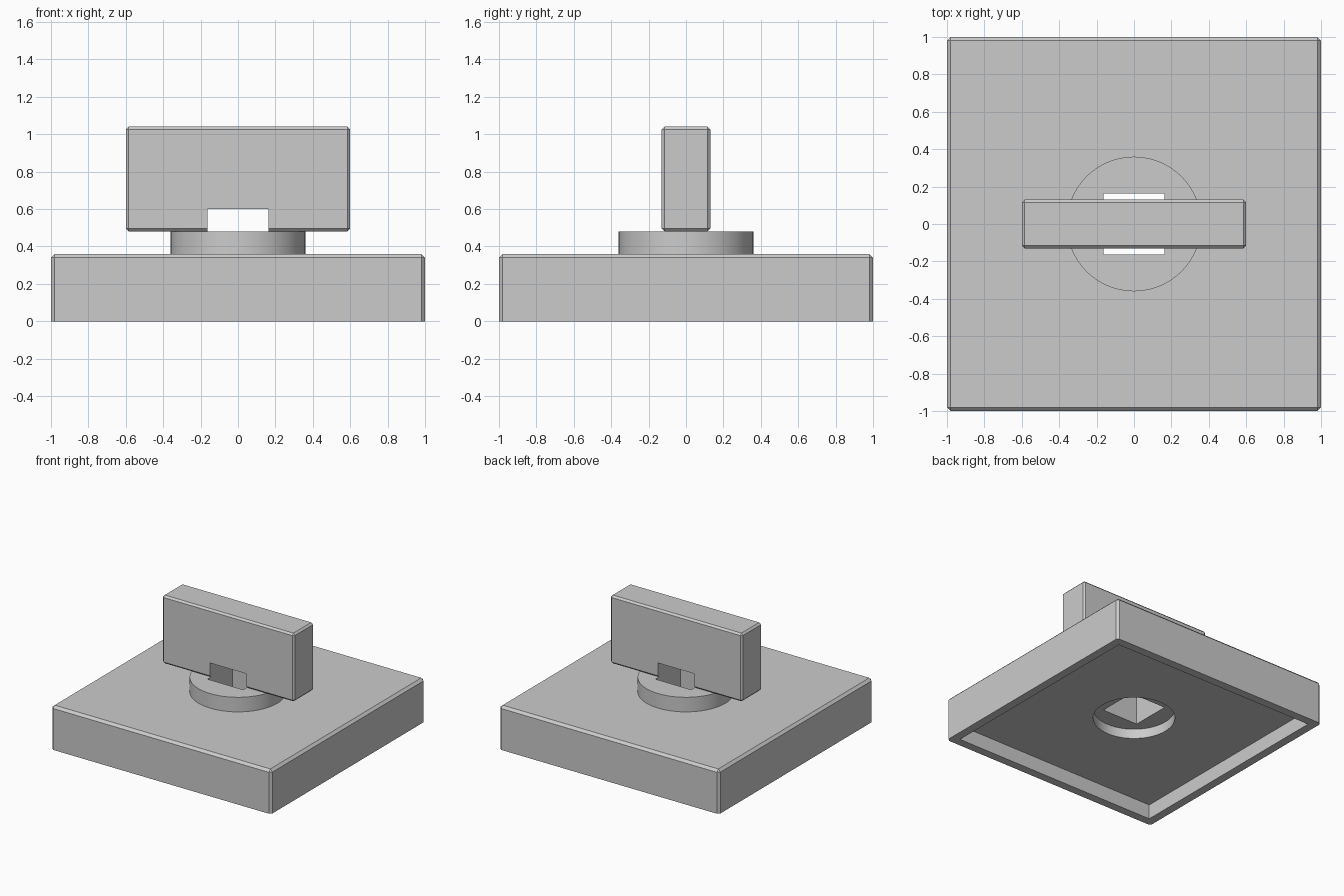
import bpy, bmesh, math

if "Cube" in bpy.data.objects:
    bpy.data.objects.remove(bpy.data.objects["Cube"])


def finish(name, bm):
    me = bpy.data.meshes.new(name)
    bm.to_mesh(me)
    bm.free()
    ob = bpy.data.objects.new(name, me)
    bpy.context.collection.objects.link(ob)
    return ob


def box(name, hx, hy, z0, z1, chamfer=0, keep_bottom=False):
    bm = bmesh.new()
    bmesh.ops.create_cube(bm, size=2)
    for v in bm.verts:
        v.co = (v.co.x * hx, v.co.y * hy, z0 if v.co.z < 0 else z1)
    if chamfer:
        edges = [e for e in bm.edges
                 if not (keep_bottom and all(v.co.z < z0 + 1e-4 for v in e.verts))]
        bmesh.ops.bevel(bm, geom=edges, offset=chamfer, segments=1,
                        affect='EDGES', clamp_overlap=True)
    return finish(name, bm)


def disc(name, r, z0, z1):
    bm = bmesh.new()
    bmesh.ops.create_cone(bm, cap_ends=True, segments=64, radius1=r, radius2=r, depth=z1 - z0)
    bmesh.ops.translate(bm, verts=bm.verts, vec=(0, 0, (z0 + z1) / 2))
    return finish(name, bm)


def combine(ob, tool, operation):
    m = ob.modifiers.new(operation.title(), 'BOOLEAN')
    m.operation, m.object, m.solver = operation, tool, 'EXACT'
    bpy.context.view_layer.objects.active = ob
    bpy.ops.object.modifier_apply(modifier=m.name)


# Square base plate with a raised round collar
base = box("base_plate", 1, 1, 0, 0.36, 0.02, True)
collar = disc("collar", 0.36, 0.25, 0.48)
combine(base, collar, 'UNION')

# Upright grip plate
grip = box("grip_plate", 0.6, 0.13, 0.48, 1.04, 0.015)

# Underside cavity, round recess and square through-hole
cavity = box("cavity_cutter", 0.93, 0.93, -0.2, 0.12)
recess = disc("recess_cutter", 0.308, 0.0, 0.2)
socket = box("socket_cutter", 0.163, 0.163, -0.1, 0.6)
for cutter in (cavity, recess, socket):
    combine(base, cutter, 'DIFFERENCE')
combine(grip, socket, 'DIFFERENCE')

for helper in (collar, cavity, recess, socket):
    bpy.data.objects.remove(helper, do_unlink=True)

# Smooth round walls, crisp edges
bpy.ops.object.select_all(action='DESELECT')
for ob in (base, grip):
    ob.select_set(True)
bpy.context.view_layer.objects.active = base
bpy.ops.object.shade_smooth_by_angle(angle=math.radians(30))
